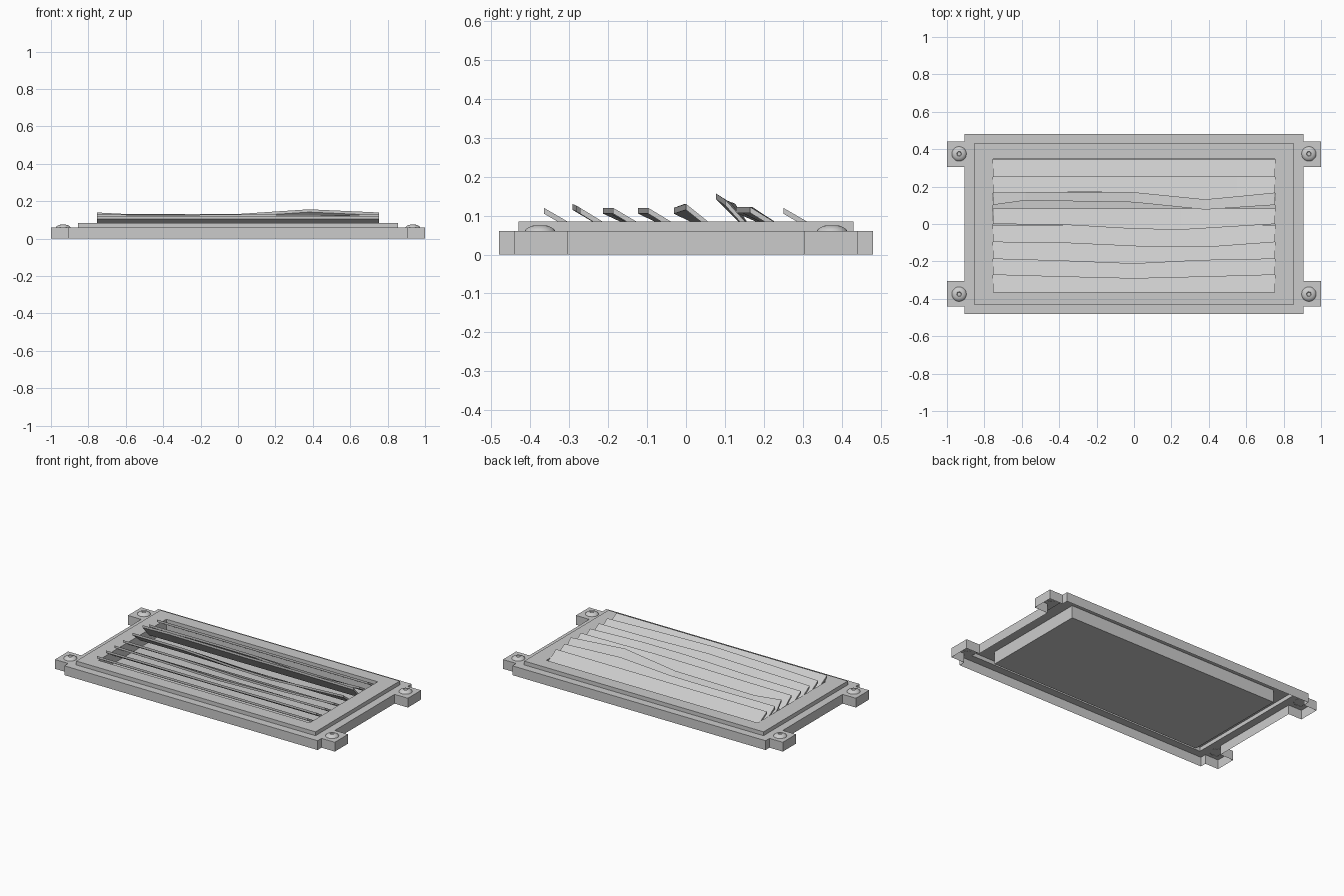
import bpy, bmesh, math

if "Cube" in bpy.data.objects:
    bpy.data.objects.remove(bpy.data.objects["Cube"])


def finish(name, bm, smooth=False):
    bmesh.ops.recalc_face_normals(bm, faces=bm.faces)
    me = bpy.data.meshes.new(name)
    bm.to_mesh(me)
    bm.free()
    ob = bpy.data.objects.new(name, me)
    bpy.context.collection.objects.link(ob)
    if smooth:
        bpy.context.view_layer.objects.active = ob
        ob.select_set(True)
        bpy.ops.object.shade_smooth_by_angle(angle=math.radians(40))
        ob.select_set(False)
    return ob


def rect(x, y):
    return [(-x, -y), (x, -y), (x, y), (-x, y)]


def ring(bm, pts, z):
    return [bm.verts.new((x, y, z)) for x, y in pts]


def bridge(bm, a, b):
    n = len(a)
    for i in range(n):
        bm.faces.new((a[i], a[(i + 1) % n], b[(i + 1) % n], b[i]))


FX, FY, LEDGE, TOP = 0.905, 0.48, 0.06, 0.085

# base frame: hollow flange, stepped rim and sunken tray, open underneath
bm = bmesh.new()
low, high = ring(bm, rect(FX, FY), 0), ring(bm, rect(FX, FY), LEDGE)
long_sides = [(0, 1), (2, 3)]
for i, j in long_sides:
    bm.faces.new((low[i], low[j], high[j], high[i]))
for s in (-1, 1):                      # short walls between the tabs
    for a, b in ((-0.48, -0.44), (-0.305, 0.305), (0.44, 0.48)):
        bm.faces.new([bm.verts.new((s * FX, y, z))
                      for y, z in ((a, 0), (b, 0), (b, LEDGE), (a, LEDGE))])
step0 = ring(bm, rect(0.855, 0.43), LEDGE)
step1 = ring(bm, rect(0.855, 0.43), TOP)
open1 = ring(bm, rect(0.755, 0.347), TOP)
floor = ring(bm, rect(0.755, 0.347), 0.005)
for a, b in ((high, step0), (step0, step1), (step1, open1), (open1, floor)):
    bridge(bm, a, b)
bm.faces.new(floor)
finish("vent_frame", bm)

# corner mounting tabs, open underneath and towards the frame
bm = bmesh.new()
for sx in (-1, 1):
    for sy in (-1, 1):
        pts = [(FX * sx, 0.305 * sy), (sx, 0.305 * sy),
               (sx, 0.44 * sy), (FX * sx, 0.44 * sy)]
        a, b = ring(bm, pts, 0), ring(bm, pts, LEDGE)
        for i in range(3):
            bm.faces.new((a[i], a[i + 1], b[i + 1], b[i]))
        bm.faces.new(b)
finish("mounting_tabs", bm)

# domed screw heads with a shallow socket
profile = [(0.040, 0.058), (0.038, 0.063), (0.031, 0.069), (0.022, 0.0735),
           (0.013, 0.075), (0.010, 0.071)]
bm = bmesh.new()
for sx in (-1, 1):
    for sy in (-1, 1):
        prev = None
        for r, z in profile:
            cur = ring(bm, [(0.935 * sx + r * math.cos(k * math.tau / 20),
                             0.375 * sy + r * math.sin(k * math.tau / 20))
                            for k in range(20)], z)
            if prev:
                bridge(bm, prev, cur)
            prev = cur
        bm.faces.new(prev)
finish("screw_heads", bm, True)

# louvre slats: end height, then (x, dy, dz) dents of the upper edge
XE = 0.753
slats = [
    (-0.365, 0.120, []),
    (-0.272, 0.120, [(-0.4, -0.01, 0.006), (0.0, -0.020, 0.01), (0.4, -0.01, 0.006)]),
    (-0.187, 0.120, [(-0.4, -0.01, 0), (0.0, -0.026, 0), (0.35, -0.008, 0)]),
    (-0.097, 0.120, [(-0.38, -0.004, 0), (0.1, -0.026, 0), (0.4, -0.026, 0)]),
    (0.000, 0.130, [(-0.38, -0.004, 0), (0.0, -0.026, -0.008), (0.25, -0.031, -0.01)]),
    (0.102, 0.140, [(-0.58, 0.024, -0.009), (0.0, 0.014, -0.008), (0.38, -0.025, 0.017)]),
    (0.165, 0.122, [(-0.25, 0.006, 0), (0.0, 0.002, 0), (0.38, -0.036, 0), (0.55, -0.02, 0)]),
    (0.250, 0.120, []),
]
for n, (y0, z0, dents) in enumerate(slats):
    bm = bmesh.new()
    prev = None
    y_base = -0.365 + 0.0879 * n + 0.095
    for x, dy, dz in [(-XE, 0, 0)] + dents + [(XE, 0, 0)]:
        y, z = y0 + dy, z0 + dz
        cur = [bm.verts.new((x, *p)) for p in
               ((y, z), (y_base, 0.065), (y_base, 0.050), (y, z - 0.015))]
        if prev:
            bridge(bm, prev, cur)
        else:
            bm.faces.new(cur)
        prev = cur
    bm.faces.new(prev)
    finish(f"louvre_slat_{n + 1}", bm)
